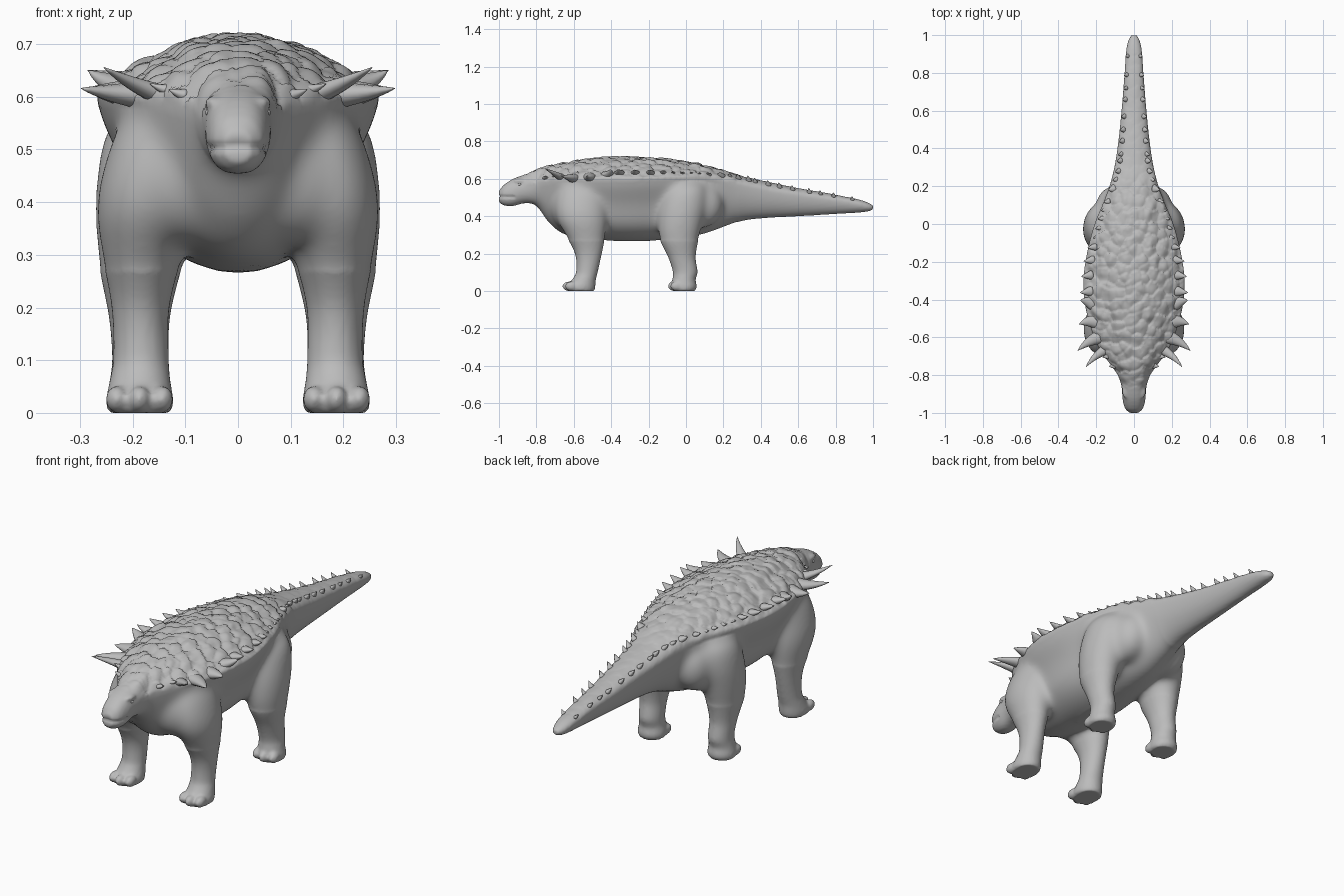
import bpy, bmesh, math
from mathutils import Vector, noise

cube = bpy.data.objects.get("Cube")
if cube:
    bpy.data.objects.remove(cube, do_unlink=True)


def material(name, rgb):
    m = bpy.data.materials.new(name)
    m.use_nodes = True
    m.diffuse_color = (*rgb, 1)
    m.node_tree.nodes["Principled BSDF"].inputs["Base Color"].default_value = (*rgb, 1)
    return m


hide = material("grey hide", (0.5, 0.5, 0.5))


def make_object(name, bm):
    mesh = bpy.data.meshes.new(name)
    bm.to_mesh(mesh)
    bm.free()
    mesh.materials.append(hide)
    obj = bpy.data.objects.new(name, mesh)
    bpy.context.collection.objects.link(obj)
    return obj


def loft(bm, rings):
    """Closed skin through rings of equal size."""
    loops = [[bm.verts.new(p) for p in ring] for ring in rings]
    n = len(loops[0])
    faces = [bm.faces.new(loops[0]), bm.faces.new(loops[-1])]
    for a, b in zip(loops, loops[1:]):
        for i in range(n):
            j = (i + 1) % n
            faces.append(bm.faces.new((a[i], a[j], b[j], b[i])))
    bmesh.ops.recalc_face_normals(bm, faces=faces)


def sample(table, s):
    """Smooth lookup in rows sorted by their first value."""
    s = min(max(s, table[0][0]), table[-1][0])
    k = 0
    while k < len(table) - 2 and s > table[k + 1][0]:
        k += 1
    a, b = table[k], table[k + 1]
    before, after = table[max(k - 1, 0)], table[min(k + 2, len(table) - 1)]
    span = b[0] - a[0]
    t = (s - a[0]) / span
    out = []
    for c in range(1, len(a)):
        ma = (b[c] - before[c]) / (b[0] - before[0]) * span
        mb = (after[c] - a[c]) / (after[0] - a[0]) * span
        out.append((2*t**3 - 3*t**2 + 1) * a[c] + (t**3 - 2*t**2 + t) * ma
                   + (3*t**2 - 2*t**3) * b[c] + (t**3 - t**2) * mb)
    return out


def clamp(v):
    return min(1, max(0, v))


# Torso, head and tail: y, underside, ridge height, top, ridge half width
BODY = [
    (-1.0, .475, .505, .535, .026), (-.98, .46, .515, .562, .046),
    (-.93, .454, .525, .597, .06), (-.86, .47, .55, .624, .066),
    (-.8, .455, .572, .65, .086), (-.74, .37, .59, .668, .128),
    (-.66, .305, .6, .684, .185), (-.55, .28, .604, .702, .23),
    (-.42, .27, .606, .714, .262), (-.28, .266, .606, .716, .268),
    (-.13, .272, .61, .708, .245), (0, .285, .612, .69, .21),
    (.1, .305, .608, .672, .168), (.2, .34, .59, .645, .13),
    (.3, .375, .567, .615, .104), (.42, .39, .54, .588, .085),
    (.6, .4, .51, .55, .066), (.8, .412, .485, .515, .05),
    (.93, .42, .463, .488, .04), (.985, .428, .448, .468, .026),
    (1.0, .436, .446, .458, .014)]
# Legs: height, inner x, outer x, front y, rear y
FRONT_LEG = [
    (0, .128, .246, -.635, -.49), (.02, .122, .251, -.643, -.485),
    (.06, .128, .244, -.61, -.482), (.1, .131, .237, -.588, -.472),
    (.2, .13, .24, -.594, -.45), (.3, .105, .258, -.645, -.43),
    (.38, .08, .269, -.69, -.42), (.46, .07, .257, -.7, -.42),
    (.55, .06, .222, -.68, -.42), (.6, .07, .17, -.64, -.46)]
HIND_LEG = [
    (0, .128, .246, -.07, .047), (.02, .122, .251, -.079, .058),
    (.06, .129, .244, -.073, .052), (.1, .131, .239, -.07, .062),
    (.18, .129, .245, -.095, .052), (.27, .108, .262, -.138, .066),
    (.36, .08, .271, -.152, .09), (.46, .06, .267, -.145, .115),
    (.55, .04, .242, -.12, .115), (.6, .04, .18, -.1, .09)]


def body_ring(y):
    low, ridge, top, width = sample(BODY, y)
    trunk = clamp((y + .82) / .2) * clamp((.25 - y) / .25)
    ring = []
    for i in range(48):
        a = math.tau * i / 48
        c, s = math.cos(a), math.sin(a)
        x = math.copysign(abs(c) ** (.75 if y < -.8 else 1), c) * width
        if s > 0:
            z = ridge + s ** (1 + 1.1 * trunk) * (top - ridge)
        else:
            # flank pinched in under the armoured edge
            x *= 1 - .12 * trunk * math.sin(math.pi * min(1, -s * 1.1)) ** 2
            z = ridge + s * (ridge - low)
        ring.append((x, y, z))
    return ring


def leg_ring(table, z, side):
    x0, x1, y0, y1 = sample(table, z)
    return [(side * ((x0 + x1) / 2 + (x1 - x0) / 2 * math.cos(math.tau * i / 24)),
             (y0 + y1) / 2 + (y1 - y0) / 2 * math.sin(math.tau * i / 24), z)
            for i in range(24)]


def ball(bm, centre, size):
    made = bmesh.ops.create_icosphere(bm, subdivisions=3, radius=1)["verts"]
    for v in made:
        v.co = Vector(centre) + Vector(a * b for a, b in zip(v.co, size))


# Rough volumes of the body, fused into one skin below
bm = bmesh.new()
loft(bm, [body_ring(-1 + i / 50) for i in range(101)])
for side in (-1, 1):
    for table, toe_y in ((FRONT_LEG, -.627), (HIND_LEG, -.064)):
        loft(bm, [leg_ring(table, .6 * i / 40, side) for i in range(41)])
        for k in (-1, 0, 1):
            ball(bm, (side * (.187 + k * .043), toe_y + .014 * abs(k), .026),
                 (.021, .034, .026))
    # hip, breast and brow masses
    ball(bm, (side * .115, .08, .46), (.09, .12, .125))
    ball(bm, (side * .1, -.62, .45), (.11, .105, .13))
    ball(bm, (side * .043, -.885, .588), (.02, .038, .014))
body = make_object("body", bm)
remesh = body.modifiers.new("fuse", "REMESH")
remesh.mode = "VOXEL"
remesh.voxel_size = .0075
soften = body.modifiers.new("soften", "SMOOTH")
soften.factor = .5
soften.iterations = 4
bpy.context.view_layer.update()
fused = bpy.data.meshes.new_from_object(
    body.evaluated_get(bpy.context.evaluated_depsgraph_get()))
body.modifiers.clear()

# Blend the limbs into the flanks
bm = bmesh.new()
bm.from_mesh(fused)
flank = [v for v in bm.verts if -.8 < v.co.y < .28 and .27 < v.co.z
         and v.co.z < sample(BODY, v.co.y)[1] - .025]
for _ in range(45):
    bmesh.ops.smooth_vert(bm, verts=flank, factor=.5,
                          use_axis_x=True, use_axis_y=True, use_axis_z=True)

# Armour scales on the back, and the mouth crease
bm.normal_update()
moves = []
for v in bm.verts:
    p = v.co
    low, ridge, top, width = sample(BODY, p.y)
    shift = 0
    if p.z > ridge and -.88 < p.y < .9:
        fade = clamp((p.z - ridge) / .02) * clamp((p.y + .88) / .08)
        fade *= 1 if p.y < .1 else max(.15, 1 - (p.y - .1) * 4)
        q = Vector((p.x * 23, p.y * 17, 0))
        dist, cells = noise.voronoi(q)
        shift = fade * (.012 * max(0, 1 - dist[0] * 1.1)
                        + .008 * max(-.5, min(.6, q.y - cells[0].y))
                        + .007 * noise.noise(p * 22) - .004)
    if p.y < -.915:
        line = .508 - abs(p.x) * .1
        shift -= .007 * math.exp(-((p.z - line) / .007) ** 2)
    moves.append(v.normal * shift)
for v, move in zip(bm.verts, moves):
    v.co += move
    v.co.z = max(v.co.z, 0)
for f in bm.faces:
    f.smooth = True
bm.to_mesh(fused)
bm.free()
body.data = fused


def spike(bm, base, tip, radius, bend=(0, 0, 0)):
    """Curved horn with a rounded foot."""
    base, tip = Vector(base), Vector(tip)
    middle = (base + tip) / 2 + Vector(bend)
    across = (tip - base).normalized()
    u = across.cross(Vector((0, 0, 1))).normalized()
    w = across.cross(u)
    rings = []
    for i in range(9):
        t = i / 8
        centre = base * (1 - t)**2 + middle * 2 * t * (1 - t) + tip * t**2
        r = radius * max(.02, (1 - t) ** .8) * (.8 if i == 0 else 1)
        rings.append([centre + (u * math.cos(math.tau * k / 12)
                                + w * .7 * math.sin(math.tau * k / 12)) * r
                      for k in range(12)])
    loft(bm, rings)


def finish(name, bm):
    obj = make_object(name, bm)
    for poly in obj.data.polygons:
        poly.use_smooth = True


# Large shoulder horns: base, tip, radius
HORNS = [((.13, -.655, .598), (.255, -.757, .656), .032),
         ((.165, -.595, .602), (.298, -.67, .616), .042),
         ((.185, -.52, .606), (.29, -.53, .615), .046),
         ((.21, -.43, .616), (.284, -.405, .65), .038)]
# Small spikes along the ridge: y, radius, length
SPIKES = [(-.75, .019, .035), (-.7, .018, .04), (-.355, .032, .07),
          (-.27, .028, .065), (-.19, .027, .06), (-.12, .023, .05),
          (-.07, .015, .03), (-.02, .015, .03), (.03, .016, .03),
          (.075, .016, .03), (.12, .019, .035), (.186, .028, .04),
          (.235, .018, .035), (.28, .019, .038), (.335, .019, .038),
          (.37, .016, .034), (.44, .019, .036), (.5, .018, .036),
          (.57, .017, .034), (.66, .017, .034), (.72, .014, .03),
          (.79, .015, .03), (.89, .013, .026)]
for side, label in ((1, "left"), (-1, "right")):
    bm = bmesh.new()
    for base, tip, radius in HORNS:
        spike(bm, (side * base[0], *base[1:]), (side * tip[0], *tip[1:]), radius,
              (side * .012, .018, -.004))
    finish(label + "_shoulder_horns", bm)

    bm = bmesh.new()
    for y, radius, length in SPIKES:
        low, ridge, top, width = sample(BODY, y)
        tail = clamp((y - .1) / .2)
        base = Vector((side * width * (.82 - .14 * tail), y,
                       ridge + (top - ridge) * (.2 + .4 * tail)))
        aim = Vector((side * (.9 - .25 * tail), -.12, .3 + .5 * tail)).normalized()
        spike(bm, base, base + aim * length, radius, (0, 0, -.003))
    finish(label + "_ridge_spikes", bm)

    bm = bmesh.new()
    ball(bm, (side * .056, -.89, .57), (.006, .01, .007))
    finish(label + "_eye", bm)
